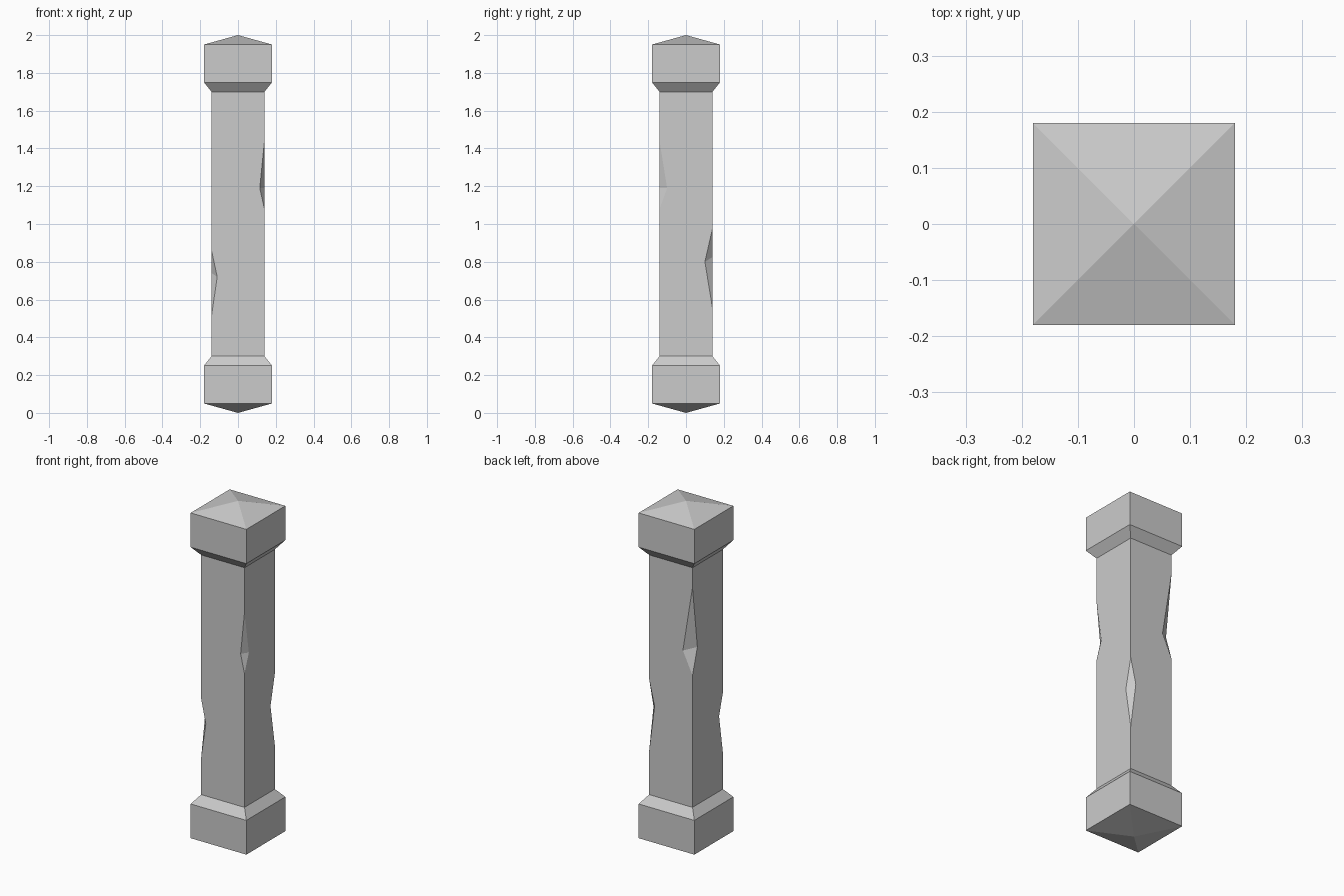
import bpy, bmesh
from mathutils import Vector

if "Cube" in bpy.data.objects:
    bpy.data.objects.remove(bpy.data.objects["Cube"])

R, S = 0.18, 0.14            # half widths of end blocks and shaft
CORNERS = [(-1, -1), (1, -1), (1, 1), (-1, 1)]


def finish(bm, name):
    bmesh.ops.recalc_face_normals(bm, faces=bm.faces)
    mesh = bpy.data.meshes.new(name)
    bm.to_mesh(mesh)
    bm.free()
    obj = bpy.data.objects.new(name, mesh)
    bpy.context.collection.objects.link(obj)
    return obj


def end_block(name, tip, profile):
    """Square block lofted through (half width, z) rings and closed by a pyramid."""
    bm = bmesh.new()
    rings = [[bm.verts.new((x * r, y * r, z)) for x, y in CORNERS] for r, z in profile]
    apex = bm.verts.new((0, 0, tip))
    for i in range(4):
        j = (i + 1) % 4
        bm.faces.new((apex, rings[0][j], rings[0][i]))
        for lo, hi in zip(rings, rings[1:]):
            bm.faces.new((lo[i], lo[j], hi[j], hi[i]))
    bm.normal_update()
    obj = finish(bm, name)
    # open rim toward the shaft: make sure the faces point outward
    mesh = obj.data
    if mesh.polygons[1].normal.dot(mesh.polygons[1].center) < 0:
        mesh.flip_normals()
    return obj


# Base and cap, mirrored about mid height
half = [(R, 0.05), (R, 0.25), (S, 0.30)]
end_block("base", 0.0, half)
end_block("cap", 2.0, [(r, 2 - z) for r, z in half])

# Shaft corner chips: bottom z, top z, (depth, z) on previous face, (depth, z) on next face
CHIPS = [
    (0.515, 0.86, (0.035, 0.74), (0.03, 0.72)),
    (1.08, 1.44, (0.025, 1.19), (0.04, 1.19)),
    (0.555, 0.975, (0.04, 0.80), (0.035, 0.825)),
    (1.07, 1.585, (0.062, 1.20), (0.045, 1.22)),
]

# Shaft with chipped corners
bm = bmesh.new()
cols = []
for i, (z0, z1, prev, nxt) in enumerate(CHIPS):
    c = Vector((*CORNERS[i], 0)) * S

    def toward(k, chip):
        d = (Vector((*CORNERS[k % 4], 0)) * S - c).normalized()
        return bm.verts.new(c + d * chip[0] + Vector((0, 0, chip[1])))

    bot, lo, hi, top = [bm.verts.new((c.x, c.y, z)) for z in (0.30, z0, z1, 1.70)]
    a, b = toward(i - 1, prev), toward(i + 1, nxt)
    bm.faces.new((lo, b, a))
    bm.faces.new((hi, a, b))
    cols.append((bot, lo, a, b, hi, top))
for i in range(4):
    bot, lo, _, b, hi, top = cols[i]
    bot2, lo2, a2, _, hi2, top2 = cols[(i + 1) % 4]
    bm.faces.new((bot, bot2, lo2, a2, hi2, top2, top, hi, b, lo))
shaft = finish(bm, "shaft")
side = shaft.data.polygons[-1]
if side.normal.dot(Vector((side.center.x, side.center.y, 0))) < 0:
    shaft.data.flip_normals()
